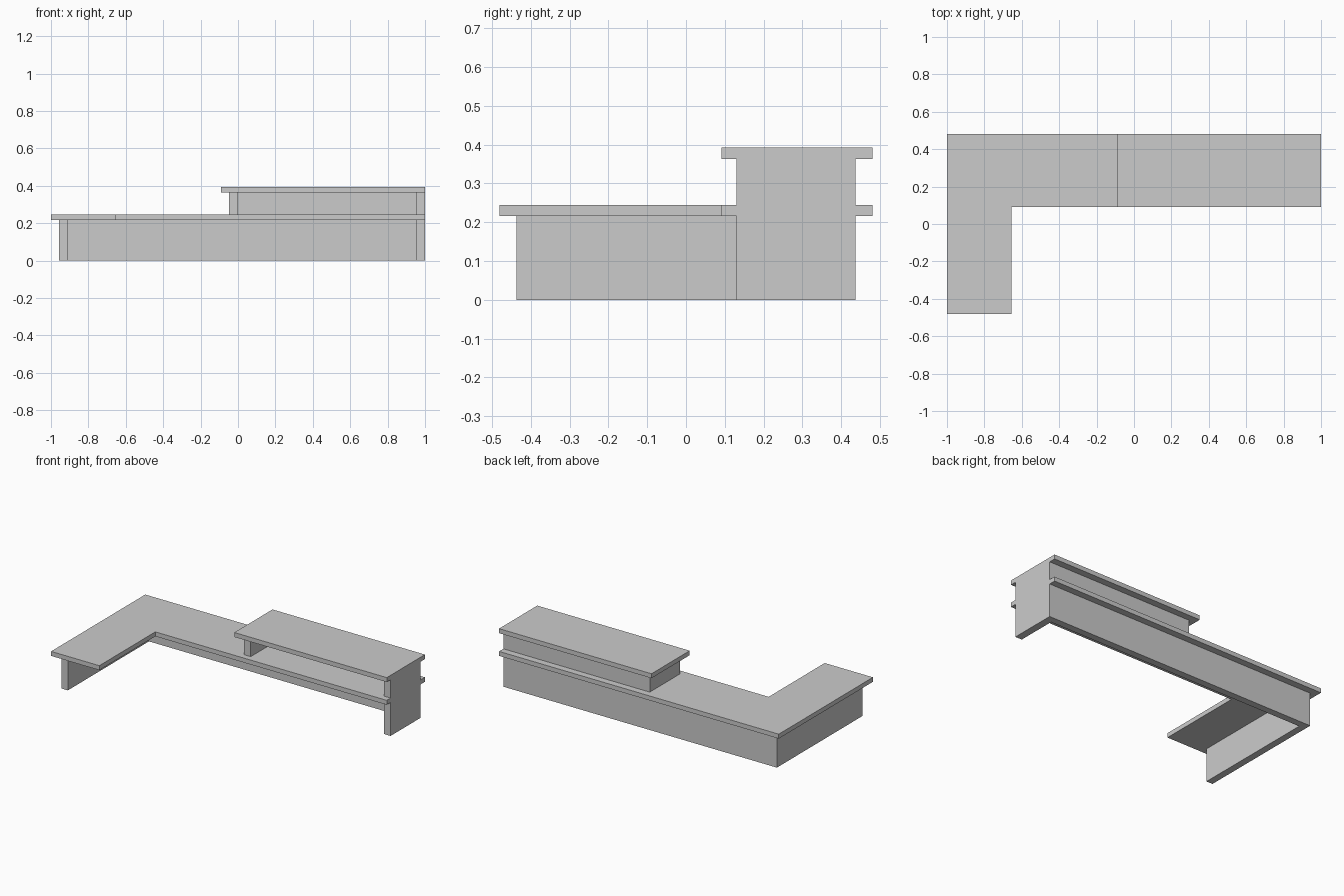
import bpy, bmesh

if "Cube" in bpy.data.objects:
    bpy.data.objects.remove(bpy.data.objects["Cube"])


def slab(name, outline, z0, z1):
    """Extrude a flat outline from z0 up to z1."""
    bm = bmesh.new()
    face = bm.faces.new([bm.verts.new((x, y, z0)) for x, y in outline])
    ext = bmesh.ops.extrude_face_region(bm, geom=[face])
    verts = [v for v in ext["geom"] if isinstance(v, bmesh.types.BMVert)]
    bmesh.ops.translate(bm, verts=verts, vec=(0, 0, z1 - z0))
    bmesh.ops.recalc_face_normals(bm, faces=bm.faces)
    mesh = bpy.data.meshes.new(name)
    bm.to_mesh(mesh)
    bm.free()
    obj = bpy.data.objects.new(name, mesh)
    bpy.context.collection.objects.link(obj)
    return obj


def box(name, x0, x1, y0, y1, z0, z1):
    return slab(name, [(x0, y0), (x1, y0), (x1, y1), (x0, y1)], z0, z1)


# Heights, panel depth range and thickness
DESK_Z0, DESK_Z1 = 0.216, 0.245
SHELF_Z0, SHELF_Z1 = 0.363, 0.392
FRONT, BACK, T = 0.13, 0.437, 0.045
RIGHT_IN = 0.952

# L-shaped desktop, notched around the tall end panel
slab("desktop", [(-1, -0.481), (-0.655, -0.481), (-0.655, 0.091), (1, 0.091),
                 (1, FRONT), (RIGHT_IN, FRONT), (RIGHT_IN, BACK), (1, BACK),
                 (1, 0.481), (-1, 0.481)], DESK_Z0, DESK_Z1)

# Raised counter top
box("counter_top", -0.09, 1, 0.091, 0.481, SHELF_Z0, SHELF_Z1)

# Upright panels below the desktop
box("right_end_panel", RIGHT_IN, 1, FRONT, BACK, 0, SHELF_Z0)
box("left_end_panel", -0.956, -0.956 + T, -BACK, BACK, 0, DESK_Z0)
box("back_panel", -0.956 + T, RIGHT_IN, BACK - T, BACK, 0, DESK_Z0)

# Upright panels carrying the raised counter
box("counter_left_panel", -0.047, 0.0, FRONT, BACK, DESK_Z1, SHELF_Z0)
box("counter_back_panel", 0.0, RIGHT_IN, BACK - T, BACK, DESK_Z1, SHELF_Z0)
